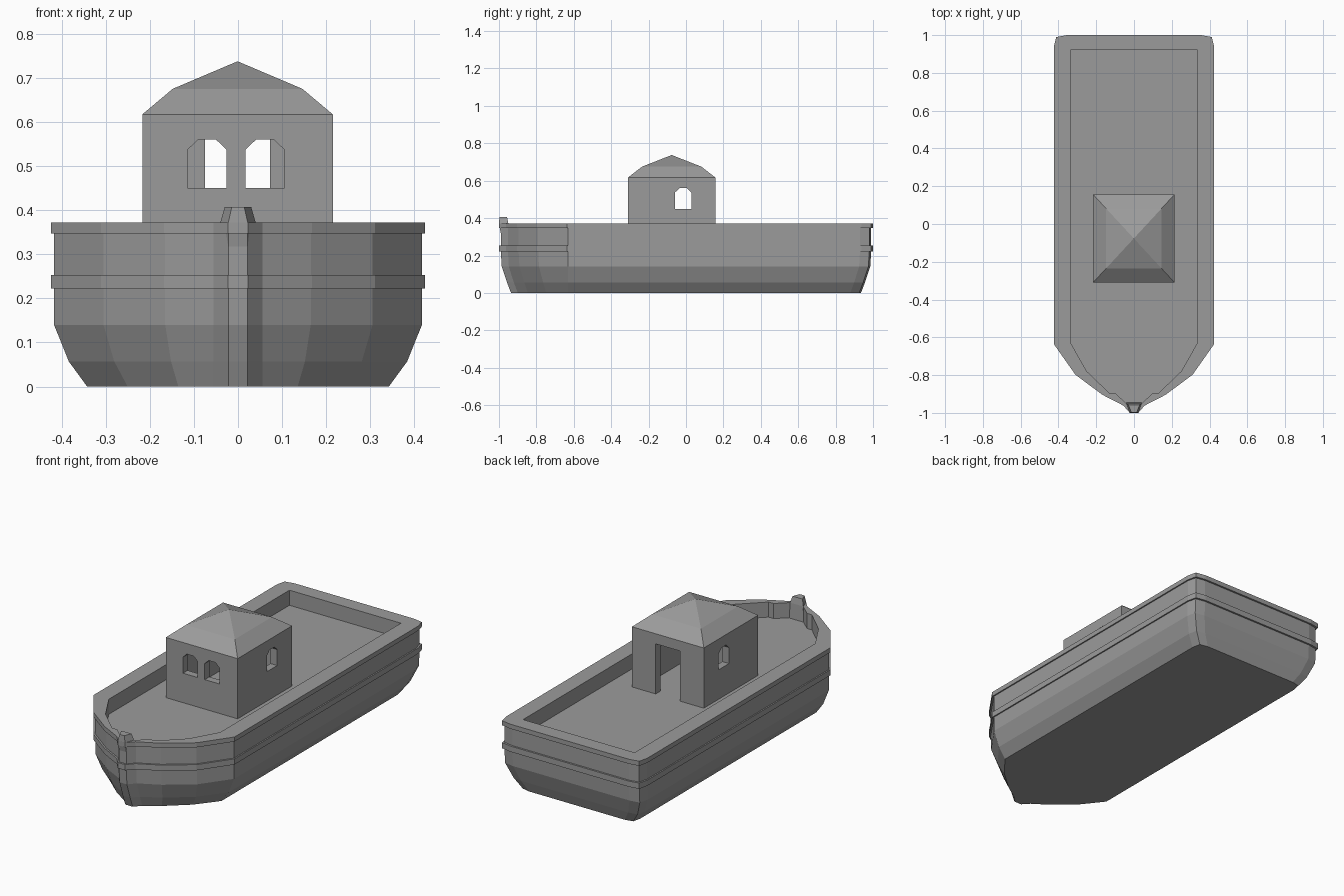
import bpy

cube = bpy.data.objects.get("Cube")
if cube:
    bpy.data.objects.remove(cube, do_unlink=True)

GREY = (0.33, 0.33, 0.33, 1.0)
grey = bpy.data.materials.new("plain grey")
grey.use_nodes = True
grey.diffuse_color = GREY
grey.node_tree.nodes["Principled BSDF"].inputs["Base Color"].default_value = GREY


def loft(name, rings):
    """Solid skinned through closed rings of equal length, capped at both ends."""
    n = len(rings[0])
    verts = [p for ring in rings for p in ring]
    faces = [list(reversed(range(n))), [len(verts) - n + i for i in range(n)]]
    for k in range(len(rings) - 1):
        for i in range(n):
            j = (i + 1) % n
            faces.append([k * n + i, k * n + j, (k + 1) * n + j, (k + 1) * n + i])
    mesh = bpy.data.meshes.new(name)
    mesh.from_pydata(verts, [], faces)
    mesh.materials.append(grey)
    obj = bpy.data.objects.new(name, mesh)
    bpy.context.collection.objects.link(obj)
    return obj


def mirrored(half):
    """Close a half outline (stern to bow on +x) counter-clockwise."""
    return [(-x, y) for x, y in half] + [(x, y) for x, y in reversed(half)]


def rect(x0, x1, y0, y1, z):
    return [(x0, y0, z), (x1, y0, z), (x1, y1, z), (x0, y1, z)]


def box(name, x0, x1, y0, y1, z0, z1):
    return loft(name, [rect(x0, x1, y0, y1, z) for z in (z0, z1)])


# Hull: lower bilge, topsides with two rubbing rails, rim, bulwark and deck
outer = mirrored([(0.35, 0.99), (0.405, 0.98), (0.417, 0.93), (0.417, -0.63),
                  (0.305, -0.79), (0.165, -0.895), (0.055, -0.952), (0.022, -0.99)])
inner = mirrored([(0.3, 0.92), (0.335, 0.92), (0.335, 0.88), (0.335, -0.63),
                  (0.25, -0.78), (0.13, -0.895), (0.1, -0.895), (0.04, -0.95)])
DECK, RIM = 0.29, 0.372


def section(z, sx=1, sy=1):
    # The stem keeps its width and the midship corner keeps its station
    return [(x * (sx if abs(x) > 0.1 else 1), y * (sy if abs(y) > 0.7 else 1), z)
            for x, y in outer]


def rail(z):
    return [(x * 1.017, y * 1.01, z) for x, y in outer]


low_rail, low_rail_top, high_rail = 0.222, 0.253, 0.347
loft("hull", [
    section(0, 0.82, 0.945), section(0.057, 0.92, 0.967), section(0.14, 1, 0.995),
    section(low_rail), rail(low_rail), rail(low_rail_top), section(low_rail_top),
    section(high_rail), rail(high_rail), rail(RIM),
    [(x, y, RIM) for x, y in inner], [(x, y, DECK) for x, y in inner]])


# Bow post: tapered block on top of the stem
def post_ring(z, back, front, y_front, y_back):
    return [(-front, y_front, z), (front, y_front, z), (back, y_back, z), (-back, y_back, z)]


loft("bow_post", [post_ring(DECK, 0.04, 0.022, -0.985, -0.945),
                  post_ring(RIM, 0.04, 0.022, -1.0, -0.95),
                  post_ring(0.407, 0.03, 0.014, -0.997, -0.957)])

# Cabin walls and two-pitch hipped roof
X0, X1, Y0, Y1 = -0.217, 0.215, -0.31, 0.157
CX, CY = (X0 + X1) / 2, (Y0 + Y1) / 2


def cabin_ring(z, s=1.0):
    return [(CX + (x - CX) * s, CY + (y - CY) * s, z) for x, y, _ in rect(X0, X1, Y0, Y1, z)]


EAVE, WALL = 0.617, 0.04
cabin = loft("cabin", [cabin_ring(DECK - 0.005), cabin_ring(EAVE),
                       cabin_ring(0.675, 0.68), cabin_ring(0.737, 0.004)])


def window(name, c, axis, a, b):
    """Cutter with clipped upper corners, running from a to b along an axis."""
    profile = [(-0.044, 0.45), (0.044, 0.45), (0.044, 0.537),
               (0.02, 0.56), (-0.02, 0.56), (-0.044, 0.537)]
    if axis == "y":
        rings = [[(c + u, d, z) for u, z in profile] for d in (b, a)]
    else:
        rings = [[(d, c + u, z) for u, z in profile] for d in (a, b)]
    return loft(name, rings)


# Cutters: room, doorway in the back wall, two front windows, one window each side
cutters = [
    box("room_cutter", X0 + WALL, X1 - WALL, Y0 + WALL, Y1 - WALL, 0.2, 0.6),
    box("door_cutter", -0.075, 0.072, 0, 0.3, 0.21, 0.562),
    window("front_window_cutter", -0.07, "y", -0.4, -0.2),
    window("front_window_cutter", 0.061, "y", -0.4, -0.2),
    window("side_window_cutter", -0.015, "x", -0.4, 0.4),
]
for cutter in cutters:
    mod = cabin.modifiers.new(cutter.name, 'BOOLEAN')
    mod.operation = 'DIFFERENCE'
    mod.solver = 'EXACT'
    mod.object = cutter

# Bake the openings and discard the cutters
bpy.context.view_layer.update()
graph = bpy.context.evaluated_depsgraph_get()
baked = bpy.data.meshes.new_from_object(cabin.evaluated_get(graph))
cabin.modifiers.clear()
cabin.data = baked
for cutter in cutters:
    bpy.data.objects.remove(cutter, do_unlink=True)
